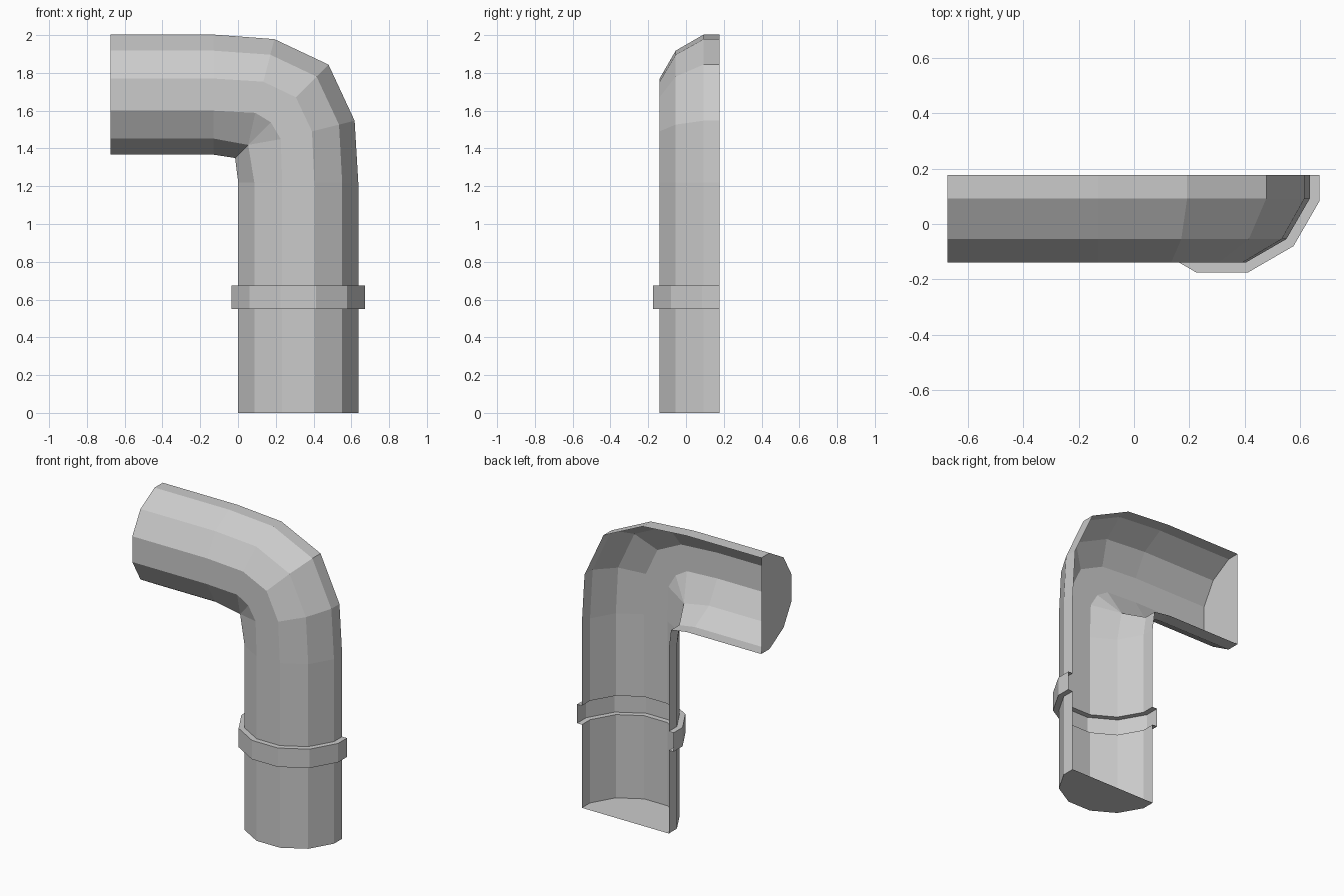
import bpy
import bmesh
from math import cos, sin, radians
from mathutils import Vector

if "Cube" in bpy.data.objects:
    bpy.data.objects.remove(bpy.data.objects["Cube"])

BACK_Y = 0.178      # plane where the pipe is cut in half
RADIUS = 0.329      # twelve-sided pipe, corner radius
AXIS_X = 0.319      # axis of the upright pipe
AXIS_Z = 1.685      # axis of the level pipe

grey = bpy.data.materials.new("pipe grey")
grey.use_nodes = True
grey.diffuse_color = (0.6, 0.6, 0.6, 1)
grey.node_tree.nodes["Principled BSDF"].inputs["Base Color"].default_value = grey.diffuse_color

# Half cross-section: (offset towards the outside of the bend, depth)
corners = [(RADIUS * cos(radians(a)), RADIUS * sin(radians(a))) for a in range(15, 180, 30)]
section = [(corners[0][0], 0)] + corners + [(corners[-1][0], 0)]


def ring(x, z, angle, size=1.0, outer=1.0, inner=1.0):
    """Place the section at (x, z); angle 0 is the level pipe, 90 the upright."""
    a = radians(angle)
    points = []
    for offset, depth in section:
        e = offset * size * (outer if offset > 0 else inner)
        points.append(Vector((x + e * sin(a), BACK_Y - depth * size, z + e * cos(a))))
    return points


# Bend, with the crowded inner corners gathered onto the middle ring
middle = ring(0.243, 1.608, 45, outer=1.05, inner=1.15)
upper = ring(0.113, 1.671, 14.5)
lower = ring(0.309, 1.47, 76)
upper = [m.copy() if p.x > m.x - 0.01 else p for p, m in zip(upper, middle)]
lower = [m.copy() if p.z > m.z - 0.01 else p for p, m in zip(lower, middle)]

# Level pipe, bend, upright pipe with a raised collar
COLLAR = 1.11
rings = [ring(-0.675, AXIS_Z, 0), ring(-0.13, AXIS_Z, 0), upper, middle, lower]
for height, size in ((1.22, 1), (0.675, 1), (0.675, COLLAR), (0.55, COLLAR), (0.55, 1), (0, 1)):
    rings.append(ring(AXIS_X, height, 90, size))

# Skin the rings and close both pipe ends; the back stays open
bm = bmesh.new()
loops = [[bm.verts.new(p) for p in points] for points in rings]
for a, b in zip(loops, loops[1:]):
    for i in range(len(section) - 1):
        bm.faces.new((a[i], a[i + 1], b[i + 1], b[i]))
bm.faces.new(reversed(loops[0]))
bm.faces.new(loops[-1])
bmesh.ops.remove_doubles(bm, verts=bm.verts, dist=0.0005)
bmesh.ops.recalc_face_normals(bm, faces=bm.faces)

# Make sure the bottom cap faces down, so the whole shell faces outwards
bm.faces.ensure_lookup_table()
bottom = min(bm.faces, key=lambda f: f.calc_center_median().z)
if bottom.normal.z > 0:
    bmesh.ops.reverse_faces(bm, faces=bm.faces)

mesh = bpy.data.meshes.new("half_pipe_elbow")
bm.to_mesh(mesh)
bm.free()
mesh.materials.append(grey)
pipe = bpy.data.objects.new("half_pipe_elbow", mesh)
bpy.context.collection.objects.link(pipe)
